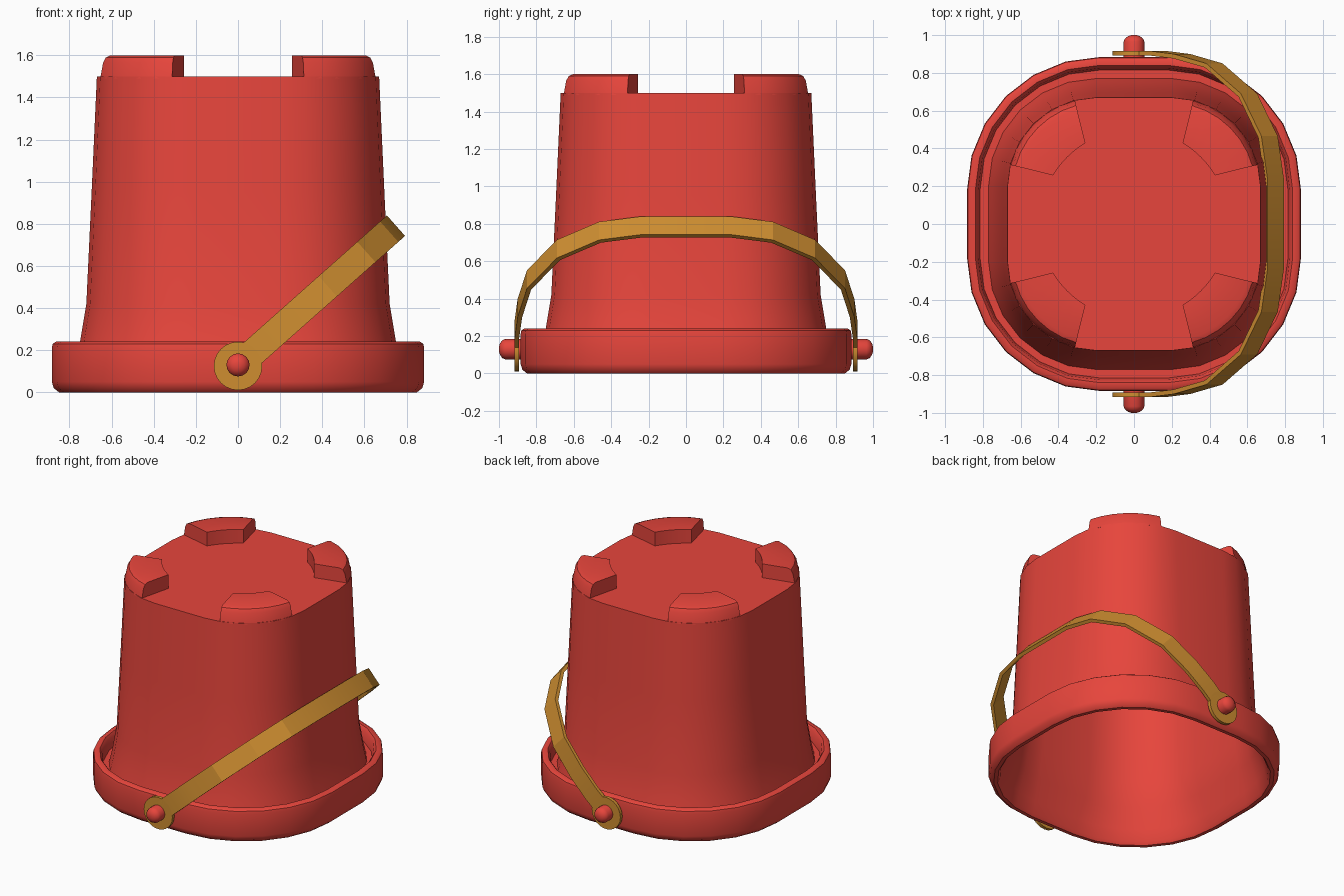
import bpy, bmesh, math
from mathutils import Vector

if "Cube" in bpy.data.objects:
    bpy.data.objects.remove(bpy.data.objects["Cube"])


def material(name, color):
    m = bpy.data.materials.new(name)
    m.diffuse_color = color
    m.use_nodes = True
    m.node_tree.nodes["Principled BSDF"].inputs["Base Color"].default_value = m.diffuse_color
    return m


RED = material("red_plastic", (0.80, 0.06, 0.045, 1))
YELLOW = material("ochre_plastic", (0.62, 0.27, 0.03, 1))


def make(name, verts, faces, mat, angle=35):
    me = bpy.data.meshes.new(name)
    me.from_pydata(verts, [], faces)
    bm = bmesh.new()
    bm.from_mesh(me)
    bmesh.ops.recalc_face_normals(bm, faces=bm.faces)
    bm.to_mesh(me)
    bm.free()
    ob = bpy.data.objects.new(name, me)
    bpy.context.collection.objects.link(ob)
    me.materials.append(mat)
    bpy.ops.object.select_all(action='DESELECT')
    ob.select_set(True)
    bpy.context.view_layer.objects.active = ob
    bpy.ops.object.shade_smooth_by_angle(angle=math.radians(angle))
    return ob


def loft(rings, closed_rings=True, cap=True):
    """Join equal-length rings of points with quads."""
    n = len(rings[0])
    verts = [p for r in rings for p in r]
    faces = []
    for i in range(len(rings) - 1):
        for j in range(n if closed_rings else n - 1):
            k = (j + 1) % n
            faces.append((i * n + j, i * n + k, (i + 1) * n + k, (i + 1) * n + j))
    if cap:
        faces.append(tuple(range(n)))
        faces.append(tuple(range((len(rings) - 1) * n, len(rings) * n)))
    return verts, faces


def rounded_square(half, z, steps=6):
    flat = 0.20 if half < 0.78 else 0.18
    r = half - flat
    pts = []
    for q in range(4):
        c = math.radians(90 * q + 45)
        cx, cy = flat * math.copysign(1, math.cos(c)), flat * math.copysign(1, math.sin(c))
        for i in range(steps + 1):
            a = math.radians(90 * q + 90 * i / steps)
            pts.append((cx + r * math.cos(a), cy + r * math.sin(a), z))
    return pts


# Bucket shell: outer wall, groove, thick rim, hollow inside
profile = [(0.67, 1.5), (0.695, 0.95), (0.72, 0.42), (0.75, 0.24), (0.77, 0.15),
           (0.815, 0.15), (0.825, 0.22), (0.84, 0.24), (0.865, 0.24), (0.88, 0.23),
           (0.884, 0.21), (0.884, 0.05), (0.875, 0.02), (0.85, 0.0), (0.825, 0.0),
           (0.81, 0.02), (0.79, 0.1), (0.73, 0.24), (0.695, 0.42), (0.67, 0.95),
           (0.645, 1.47)]
make("bucket_body", *loft([rounded_square(h, z) for h, z in profile]), RED)

# Four corner battlements with rounded outer top edge
section = [(0, 1.49), (0, 1.6), (0.78, 1.6), (0.88, 1.59), (0.94, 1.565), (1.0, 1.49)]
for q in range(4):
    rings = []
    turn = math.radians(90 * q)
    for i in range(7):
        t = i / 6
        a = math.radians(14 + 62 * t)
        b = math.radians(31 + 28 * t)
        outer = Vector((0.2 + 0.468 * math.cos(a), 0.2 + 0.468 * math.sin(a)))
        inner = Vector((0.5 * math.cos(b), 0.5 * math.sin(b)))
        ring = []
        for f, z in section:
            p = inner.lerp(outer, f)
            ring.append((p.x * math.cos(turn) - p.y * math.sin(turn),
                         p.x * math.sin(turn) + p.y * math.cos(turn), z))
        rings.append(ring)
    make(f"battlement_{q + 1}", *loft(rings), RED)


def disc_stack(steps, side, cz, n=24):
    """Round part along y from (radius, y) steps."""
    return loft([[(r * math.cos(2 * math.pi * i / n), side * y,
                   cz + r * math.sin(2 * math.pi * i / n)) for i in range(n)]
                 for r, y in steps])


# Pivot pins and round handle ends
for side, label in ((-1, "front"), (1, "back")):
    make(f"pivot_pin_{label}", *disc_stack(
        [(0.055, 0.86), (0.055, 0.965), (0.048, 0.982), (0.03, 0.995), (0.012, 1.0)],
        side, 0.13, 16), RED)
    make(f"handle_end_{label}", *disc_stack([(0.115, 0.893), (0.115, 0.916)], side, 0.125), YELLOW)

# Tilted handle strap: faceted arc of flat ribbon
half_arc = [(0.916, 0), (0.916, 0.17), (0.9, 0.34), (0.85, 0.57), (0.69, 0.815),
            (0.465, 0.96), (0.24, 1.003)]
path = [Vector(p) for p in half_arc] + [Vector((-y, s)) for y, s in reversed(half_arc)]
tilt = math.radians(41.6)
rings = []
for i, p in enumerate(path):
    d = (path[min(i + 1, len(path) - 1)] - path[max(i - 1, 0)]).normalized()
    inner = p + Vector((-d.y, d.x)) * 0.024
    ring = []
    for q, w in ((p, -0.065), (p, 0.065), (inner, 0.065), (inner, -0.065)):
        ring.append((q.y * math.cos(tilt) - w * math.sin(tilt), q.x,
                     0.125 + q.y * math.sin(tilt) + w * math.cos(tilt)))
    rings.append(ring)
make("handle_strap", *loft(rings), YELLOW, 20)
